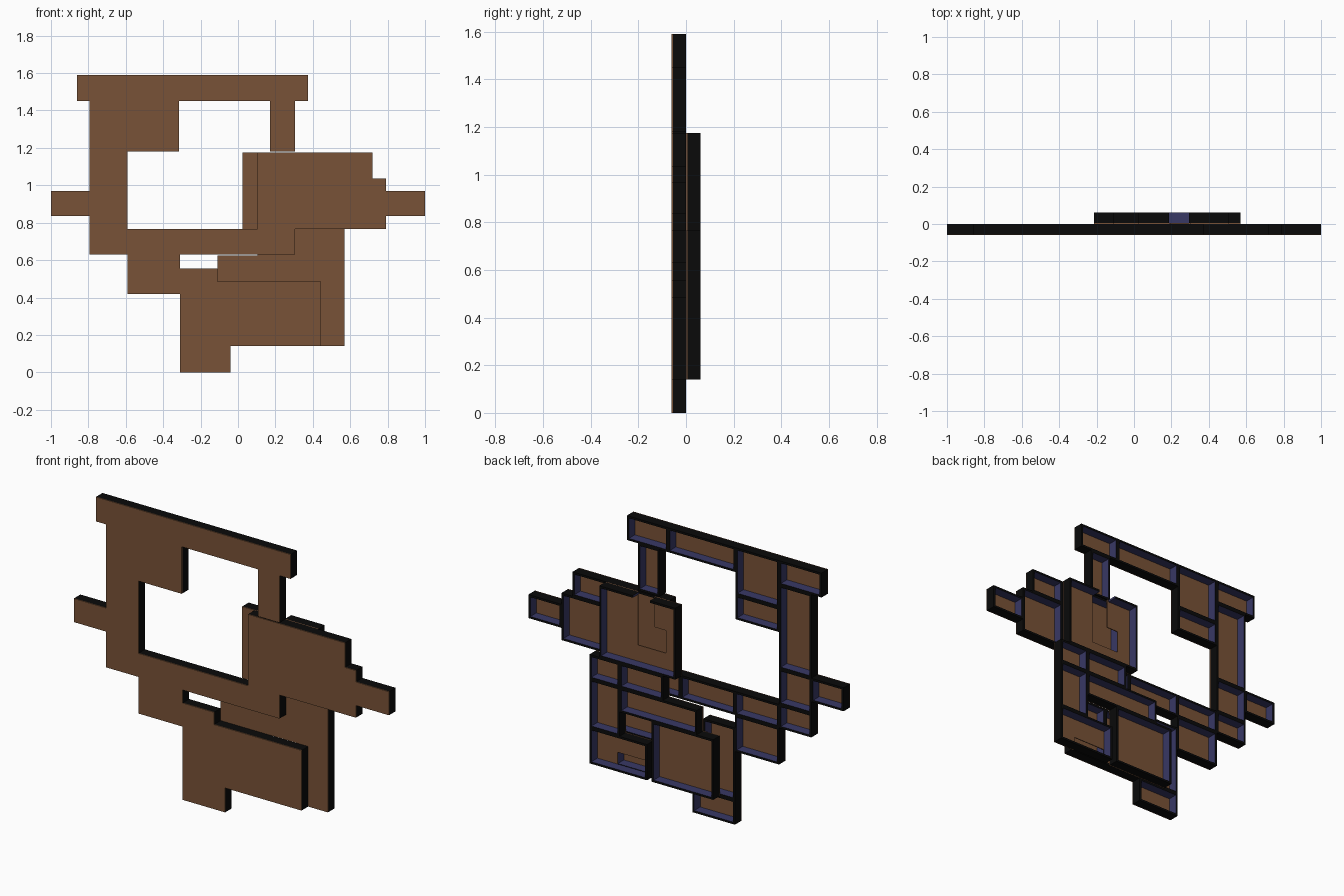
import bpy, bmesh
from mathutils import Vector

if "Cube" in bpy.data.objects:
    bpy.data.objects.remove(bpy.data.objects["Cube"])

def mat(name, rgb):
    m = bpy.data.materials.new(name)
    m.diffuse_color = (*rgb, 1)
    m.use_nodes = True
    m.node_tree.nodes["Principled BSDF"].inputs["Base Color"].default_value = m.diffuse_color
    return m

BROWN = mat("brown panel", (0.19, 0.085, 0.038))
BLACK = mat("black shell", (0.003, 0.003, 0.003))
BLUE = mat("dark blue lining", (0.04, 0.04, 0.13))

T, D, P = 0.012, 0.06, 0.005     # wall thickness, tray depth, panel thickness


def box(bm, x0, x1, y0, y1, z0, z1, rule):
    v = [bm.verts.new((x, y, z)) for x in (x0, x1) for y in (y0, y1) for z in (z0, z1)]
    for idx in ((0, 1, 3, 2), (4, 6, 7, 5), (0, 4, 5, 1), (2, 3, 7, 6), (0, 2, 6, 4), (1, 5, 7, 3)):
        f = bm.faces.new([v[i] for i in idx])
        f.normal_update()
        f.material_index = rule(f)


def tray(name, x0, x1, z0, z1, y0=-D, floor=None, gap=None):
    """Open-backed tray: brown front panel, black outside, blue lining inside."""
    bm = bmesh.new()
    mid = Vector(((x0 + x1) / 2, 0, (z0 + z1) / 2))
    mid.y = y0 + D / 2

    def wall_rule(f):
        n, c = f.normal, f.calc_center_median()
        inside = x0 + T * .5 < c.x < x1 - T * .5 and z0 + T * .5 < c.z < z1 - T * .5
        outer_hit = abs(n.y) < .5 and n.dot(mid - c) > 0
        return 2 if outer_hit and inside else 1

    # front panel, in pieces where it has a cable opening
    for a, b, c, d in floor or [(x0, x1, z0, z1)]:
        box(bm, a, b, y0, y0 + P, c, d, lambda f: 0)
    # walls
    ya, yb = y0 + P, y0 + D
    box(bm, x0, x0 + T, ya, yb, z0, z1, wall_rule)
    box(bm, x1 - T, x1, ya, yb, z0, z1, wall_rule)
    box(bm, x0 + T, x1 - T, ya, yb, z0, z0 + T, wall_rule)
    spans = [(x0 + T, x1 - T)]
    if gap:
        spans = [(x0 + T, gap[0]), (gap[1], x1 - T)]
    for a, b in spans:
        box(bm, a, b, ya, yb, z1 - T, z1, wall_rule)
    bmesh.ops.recalc_face_normals(bm, faces=bm.faces)
    me = bpy.data.meshes.new(name)
    bm.to_mesh(me)
    bm.free()
    for m in (BROWN, BLACK, BLUE):
        me.materials.append(m)
    bpy.context.collection.objects.link(bpy.data.objects.new(name, me))


# Front layer trays: x0, x1, z0, z1
FRONT = {
    "top_bar_right": (0.115, 0.375, 1.45, 1.59),
    "top_bar_middle": (-0.315, 0.115, 1.45, 1.59),
    "top_block": (-0.59, -0.315, 1.32, 1.59),
    "top_block_lower": (-0.59, -0.315, 1.18, 1.32),
    "top_bar_left": (-0.86, -0.59, 1.45, 1.59),
    "left_column_upper": (-0.795, -0.59, 0.97, 1.45),
    "left_column_middle": (-0.795, -0.59, 0.765, 0.97),
    "left_column_base": (-0.795, -0.59, 0.63, 0.765),
    "left_stub": (-1.0, -0.795, 0.835, 0.97),
    "bar_left": (-0.59, -0.31, 0.63, 0.765),
    "bar_middle": (-0.31, 0.035, 0.63, 0.765),
    "bar_right": (0.035, 0.305, 0.63, 0.765),
    "neck": (0.17, 0.305, 1.18, 1.45),
    "right_block_main": (0.105, 0.51, 0.765, 1.175),
    "right_block_upper": (0.51, 0.72, 1.035, 1.175),
    "right_block_lower": (0.51, 0.79, 0.765, 1.035),
    "right_stub": (0.79, 1.0, 0.835, 0.97),
    "lower_left_block": (-0.59, -0.31, 0.42, 0.63),
    "lower_column": (-0.31, -0.11, 0.14, 0.555),
    "foot": (-0.31, -0.04, 0.0, 0.14),
    "lower_middle": (-0.11, 0.205, 0.14, 0.485),
    "lower_right_upper": (0.205, 0.445, 0.34, 0.485),
    "lower_right": (0.205, 0.445, 0.14, 0.34),
}
for name, r in FRONT.items():
    tray(name, *r)

# Back layer trays, just behind the front layer
Y = 0.0005
BACK = {
    "back_lower_tray": (-0.215, 0.175, 0.14, 0.485),
    "back_strip": (-0.11, 0.38, 0.485, 0.625),
    "back_row": (0.105, 0.38, 0.625, 0.765),
    "back_column_top": (0.38, 0.57, 0.625, 0.765),
    "back_column": (0.38, 0.57, 0.345, 0.625),
}
for name, r in BACK.items():
    tray(name, *r, y0=Y)

# Back trays with a cable opening through the panel
tray("back_upper_tray", 0.025, 0.508, 0.765, 1.175, Y,
     floor=[(0.025, 0.123, 0.765, 1.175), (0.30, 0.508, 0.765, 1.175),
            (0.123, 0.30, 0.765, 0.87), (0.123, 0.195, 1.0, 1.175)],
     gap=(0.187, 0.295))
tray("back_corner_tray", 0.205, 0.57, 0.14, 0.345, Y,
     floor=[(0.205, 0.57, 0.22, 0.345), (0.43, 0.57, 0.14, 0.22)])
